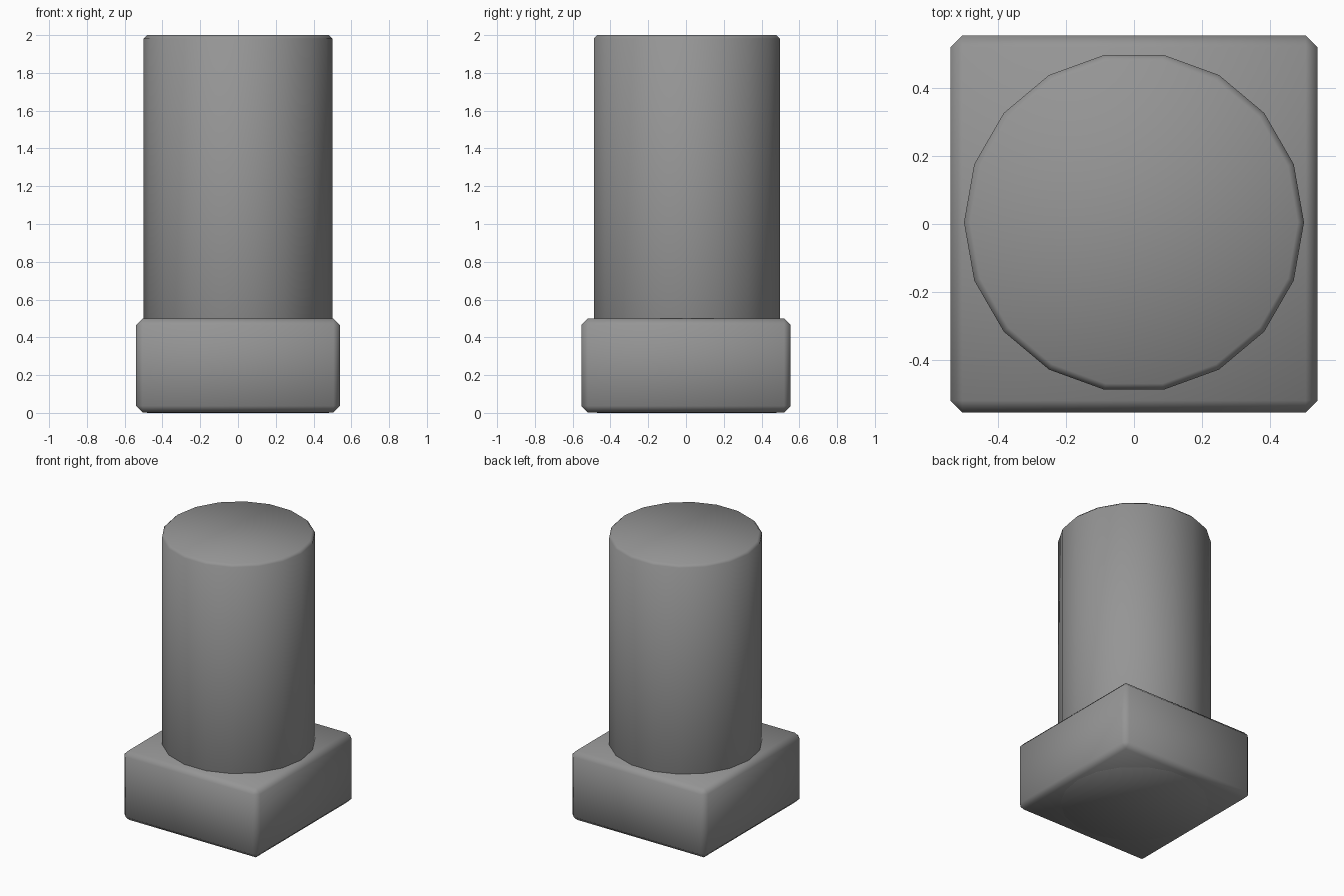
import bpy

cube = bpy.data.objects.get("Cube")
if cube:
    bpy.data.objects.remove(cube, do_unlink=True)

# Single grey material
GREY = (0.3, 0.3, 0.3, 1.0)
grey = bpy.data.materials.new("plain grey")
grey.use_nodes = True
grey.diffuse_color = GREY
bsdf = grey.node_tree.nodes["Principled BSDF"]
bsdf.inputs["Base Color"].default_value = GREY
bsdf.inputs["Roughness"].default_value = 0.6


def finish(obj, name, bevel):
    """Name, colour, chamfer and smooth the active part."""
    obj.name = name
    obj.data.materials.append(grey)
    bpy.ops.object.transform_apply(location=False, rotation=True, scale=True)
    chamfer = obj.modifiers.new("chamfer", "BEVEL")
    chamfer.width = bevel
    chamfer.segments = 1
    chamfer.limit_method = "ANGLE"
    bpy.ops.object.modifier_apply(modifier=chamfer.name)
    bpy.ops.object.shade_smooth()


# Square base block, its underside just above the post's end cap
bpy.ops.mesh.primitive_cube_add(size=1, location=(0, 0, 0.251))
base = bpy.context.object
base.scale = (1.08, 1.108, 0.498)
finish(base, "base_block", 0.035)

# Eighteen-sided round post running through the base, a corner on each x side
bpy.ops.mesh.primitive_cylinder_add(vertices=18, radius=0.5, depth=2,
                                    location=(0, 0.005, 1),
                                    rotation=(0, 0, 1.5707963))
finish(bpy.context.object, "round_post", 0.018)
